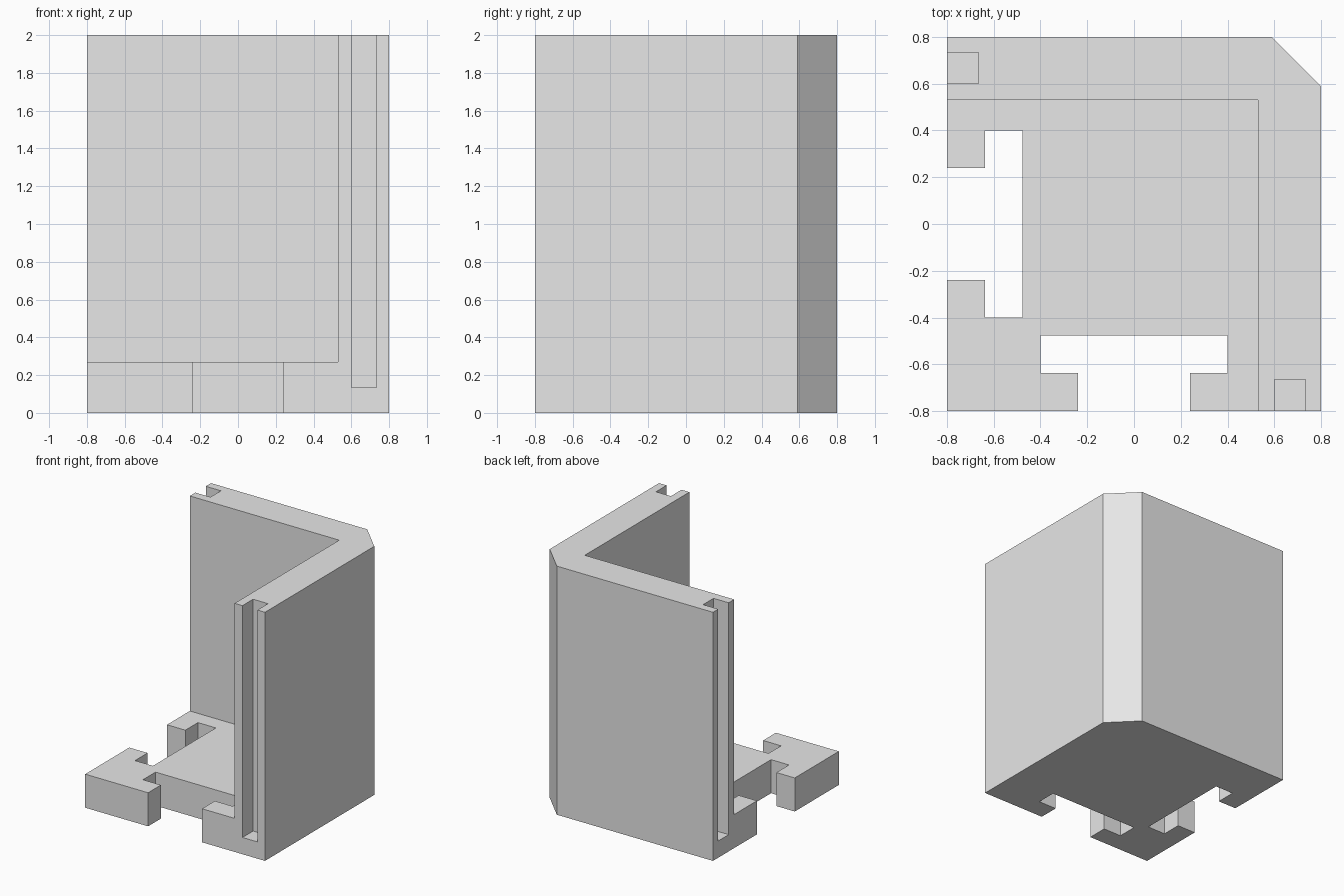
import bpy
import bmesh

old = bpy.data.objects.get("Cube")
if old:
    bpy.data.objects.remove(old, do_unlink=True)

# Single light grey material
grey = bpy.data.materials.new("light grey")
grey.use_nodes = True
grey.diffuse_color = (0.8, 0.8, 0.8, 1)
grey.node_tree.nodes["Principled BSDF"].inputs["Base Color"].default_value = (0.8, 0.8, 0.8, 1)

HALF, TOP, OVER = 0.8, 2.0, 0.1
FLOOR = 0.27          # base plate thickness
INNER = 0.53          # inner face of the walls
CHAMFER = 0.59        # where the corner bevel starts


def prism(name, outline, z0, z1):
    """Extrude a counter-clockwise plan outline from z0 to z1."""
    bm = bmesh.new()
    face = bm.faces.new([bm.verts.new((x, y, z0)) for x, y in outline])
    result = bmesh.ops.extrude_face_region(bm, geom=[face])
    verts = [v for v in result["geom"] if isinstance(v, bmesh.types.BMVert)]
    bmesh.ops.translate(bm, verts=verts, vec=(0, 0, z1 - z0))
    bmesh.ops.recalc_face_normals(bm, faces=bm.faces)
    mesh = bpy.data.meshes.new(name)
    bm.to_mesh(mesh)
    bm.free()
    mesh.materials.append(grey)
    obj = bpy.data.objects.new(name, mesh)
    bpy.context.collection.objects.link(obj)
    return obj


def cut(body, outline, z0, z1):
    """Subtract a prism from the body and discard the cutter."""
    cutter = prism("cutter", outline, z0, z1)
    cutter.hide_render = True
    mod = body.modifiers.new("cut", "BOOLEAN")
    mod.operation, mod.solver, mod.object = "DIFFERENCE", "EXACT", cutter
    bpy.context.view_layer.objects.active = body
    bpy.ops.object.modifier_apply(modifier=mod.name)
    bpy.data.objects.remove(cutter, do_unlink=True)


def swap(outline):
    """Mirror a plan outline across the diagonal x = y."""
    return [(y, x) for x, y in reversed(outline)]


# Solid block with a bevelled back corner
body = prism("corner_bracket", [(-HALF, -HALF), (HALF, -HALF), (HALF, CHAMFER),
                                (CHAMFER, HALF), (-HALF, HALF)], 0, TOP)

# Open space above the base plate, leaving two walls
out = -HALF - OVER
cut(body, [(out, out), (INNER, out), (INNER, INNER), (out, INNER)], FLOOR, TOP + OVER)

# T-shaped slots through the base and grooves in the wall ends
t_slot = [(-0.24, out), (0.24, out), (0.24, -0.637), (0.4, -0.637),
          (0.4, -0.477), (-0.4, -0.477), (-0.4, -0.637), (-0.24, -0.637)]
groove = [(0.6, out), (0.733, out), (0.733, -0.665), (0.6, -0.665)]
for shape in (lambda p: p, swap):
    cut(body, shape(t_slot), -OVER, FLOOR + OVER)
    cut(body, shape(groove), FLOOR / 2, TOP + OVER)
